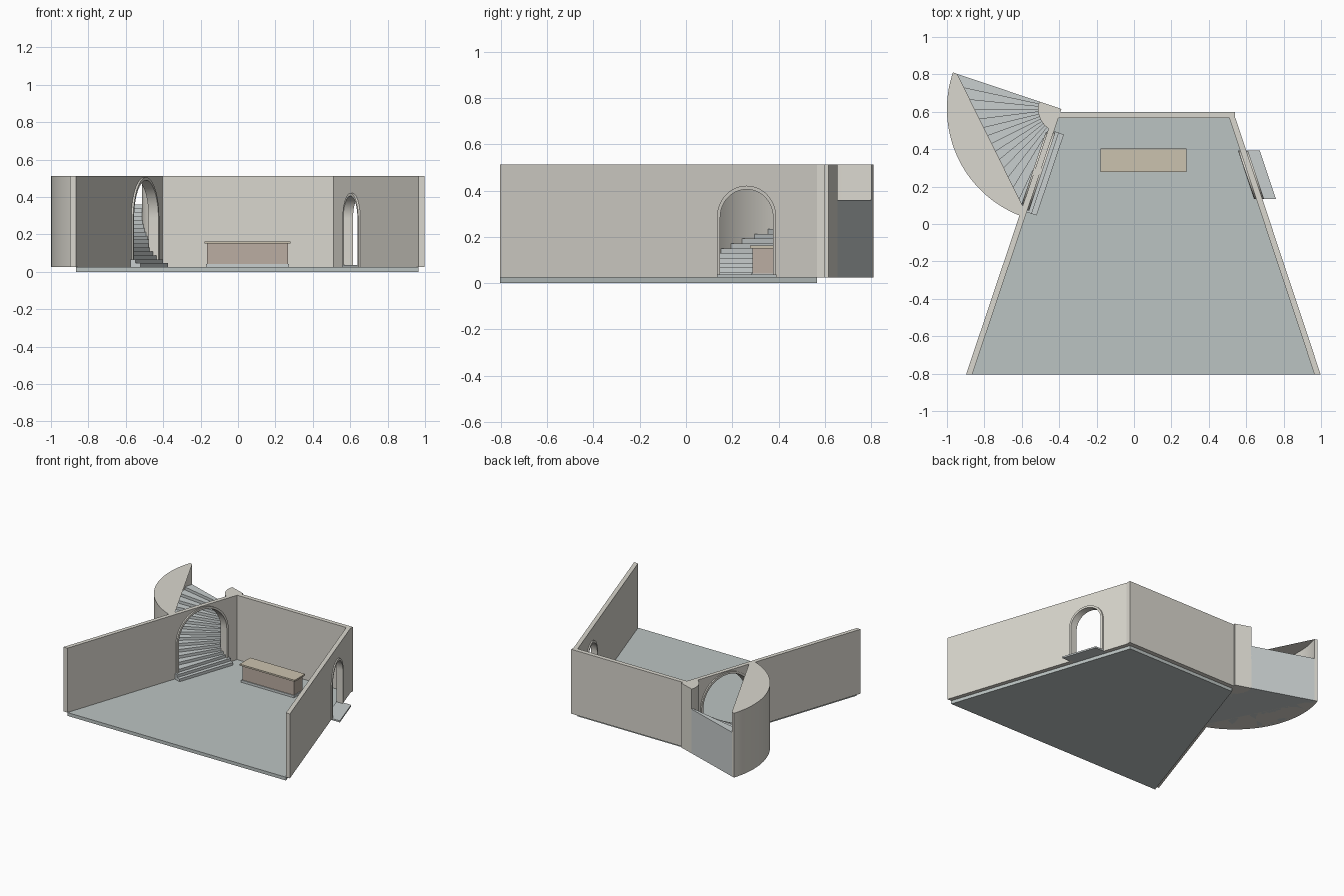
import bpy, bmesh, math

if "Cube" in bpy.data.objects:
    bpy.data.objects.remove(bpy.data.objects["Cube"])

FLOOR, TOP = 0.025, 0.512
FRONT, BACK = -0.805, 0.567


def material(name, rgb):
    m = bpy.data.materials.new(name)
    m.diffuse_color = (*rgb, 1)
    m.use_nodes = True
    m.node_tree.nodes["Principled BSDF"].inputs["Base Color"].default_value = m.diffuse_color
    return m


plaster = material("plaster", (0.70, 0.68, 0.62))
slate = material("slate", (0.50, 0.55, 0.54))
stone = material("stone", (0.58, 0.62, 0.62))
wood = material("wood", (0.50, 0.42, 0.36))
wood_light = material("light_wood", (0.60, 0.54, 0.43))


def loft(name, bottom, top, mat, cap=None):
    """Solid between two matching 3D outlines; cap lists the outline indices of the end faces."""
    bm = bmesh.new()
    a = [bm.verts.new(p) for p in bottom]
    b = [bm.verts.new(p) for p in top]
    n = len(a)
    ids = cap or range(n)
    bm.faces.new([a[i] for i in reversed(ids)])
    bm.faces.new([b[i] for i in ids])
    for i in range(n):
        j = (i + 1) % n
        bm.faces.new((a[i], a[j], b[j], b[i]))
    bmesh.ops.recalc_face_normals(bm, faces=bm.faces)
    me = bpy.data.meshes.new(name)
    bm.to_mesh(me)
    bm.free()
    ob = bpy.data.objects.new(name, me)
    bpy.context.collection.objects.link(ob)
    me.materials.append(mat)
    bpy.context.view_layer.objects.active = ob
    ob.select_set(True)
    bpy.ops.object.shade_smooth_by_angle(angle=math.radians(30))
    ob.select_set(False)
    return ob


def slab(name, plan, z0, z1, mat, cap=None):
    return loft(name, [(x, y, z0) for x, y in plan], [(x, y, z1) for x, y in plan], mat, cap)


def block(name, x0, x1, y0, y1, z0, z1, mat):
    return slab(name, [(x0, y0), (x1, y0), (x1, y1), (x0, y1)], z0, z1, mat)


def left_x(y):
    return -0.865 + (y - FRONT) * 0.3358


def right_x(y):
    return 0.965 - (y - FRONT) * 0.332


def panel(name, side, outline, off0, off1, mat):
    """Upright (y, z) outline laid along a slanted side wall, between two outward offsets."""
    line, sgn = (left_x, -1) if side == "left" else (right_x, 1)
    return loft(name, [(line(y) + sgn * off0, y, z) for y, z in outline],
                [(line(y) + sgn * off1, y, z) for y, z in outline], mat)


def arch(yc, ry, rz, spring, n=28):
    pts = [(yc - ry * math.cos(math.pi * i / n), spring + rz * math.sin(math.pi * i / n))
           for i in range(n + 1)]
    return [(yc - ry, FLOOR)] + pts + [(yc + ry, FLOOR)]


# floor and back wall
slab("floor", [(left_x(FRONT), FRONT), (right_x(FRONT), FRONT),
               (right_x(BACK), BACK), (left_x(BACK), BACK)], 0, FLOOR, slate)
block("back_wall", left_x(BACK), 0.541, BACK, 0.6, FLOOR, TOP, plaster)

# side walls with arched openings and their frames
for side, end, yc, ry, rz, spring in (("left", 0.6, 0.28, 0.208, 0.22, 0.285),
                                      ("right", BACK, 0.262, 0.128, 0.136, 0.285)):
    hole = arch(yc, ry, rz, spring)
    panel(side + "_wall", side,
          [(FRONT, FLOOR)] + hole + [(end, FLOOR), (end, TOP), (FRONT, TOP)], 0, 0.033, plaster)
    inner = arch(yc, ry - 0.014, rz - 0.016, spring)
    panel(side + "_arch_frame", side, hole + inner[::-1], -0.01, 0.042, plaster)

# door threshold
panel("door_threshold", "right",
      [(0.135, FLOOR), (0.392, FLOOR), (0.392, 0.037), (0.135, 0.037)], -0.012, 0.105, stone)

# winding stair: quarter turn around a newel at the rear end of the left wall
CX, CY = left_x(0.615), 0.615
A0 = math.radians(251.4)
STEPS, RISE = 14, 0.0209


def polar(r, deg):
    a = A0 - math.radians(deg)
    return (CX + r * math.cos(a), CY + r * math.sin(a))


def arc(r, d0, d1, n):
    return [polar(r, d0 + (d1 - d0) * i / n) for i in range(n + 1)]


def along(u, v):
    """Plan point u along the wall from the newel, v into the room."""
    c, s = math.cos(A0), math.sin(A0)
    return (CX + u * c - v * s, CY + u * s + v * c)


for k in range(STEPS):
    d0, d1 = 90 * k / STEPS, 90 * (k + 1) / STEPS
    slab(f"winder_step_{k + 1}", arc(0.12, d0, d1, 3) + arc(0.59, d1, d0, 3),
         FLOOR, FLOOR + RISE * (k + 3), stone)

for k, depth in enumerate((0.056, 0.028)):
    slab(f"room_step_{k + 1}", [along(0.125, 0), along(0.582, 0),
                                along(0.582, depth), along(0.125, depth)],
         FLOOR, FLOOR + RISE * (k + 1), stone)

slab("newel", [(CX, CY)] + arc(0.125, 0, 90, 12), FLOOR, TOP, plaster)

# curved stair wall, with end faces spanning from the arc to its chord
N = 32
slab("stair_wall", arc(0.612, 0, 90, N) + arc(0.588, 90, 0, N), FLOOR, TOP, plaster,
     cap=list(range(N + 2)) + [2 * N + 1])

# counter
block("counter_base", -0.172, 0.272, 0.281, 0.397, FLOOR, 0.042, stone)
block("counter_body", -0.165, 0.267, 0.287, 0.391, 0.042, 0.15, wood)
block("counter_top", -0.18, 0.28, 0.277, 0.403, 0.15, 0.162, wood_light)
